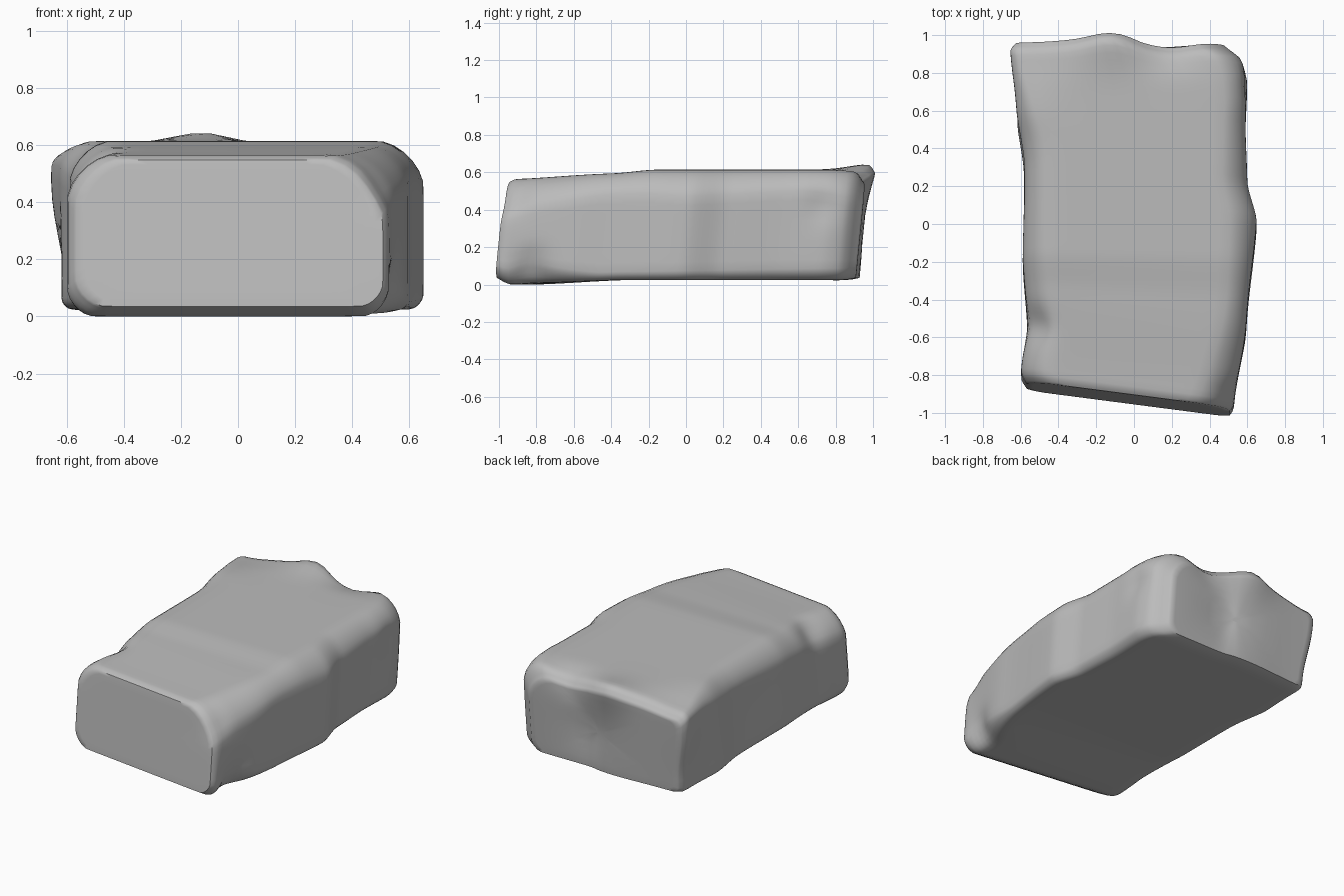
import bpy, bmesh, math
from mathutils import Vector

cube = bpy.data.objects.get("Cube")
if cube:
    bpy.data.objects.remove(cube, do_unlink=True)

stone = bpy.data.materials.new("stone_grey")
stone.use_nodes = True
GREY = (0.5, 0.5, 0.5, 1)
stone.diffuse_color = GREY
stone.node_tree.nodes["Principled BSDF"].inputs["Base Color"].default_value = GREY

# Outline along the length: (y, value) keys
LEFT = [(-.93, -.57), (-.88, -.6), (-.6, -.565), (-.2, -.59), (.3, -.59), (.6, -.625), (.89, -.655), (.93, -.63)]
RIGHT = [(-.93, .51), (-.89, .53), (-.5, .595), (0, .65), (.2, .6), (.5, .59), (.75, .6), (.84, .58), (.93, .48)]
BOTTOM = [(-.93, .04), (-.86, .005), (-.3, .03), (.87, .03), (.93, .04)]
TOP = [(-.93, .555), (-.9, .57), (-.4, .6), (-.2, .62), (.7, .62), (.88, .615), (.93, .57)]
# Corner sizes: right top, left top, left bottom, right bottom
CORNERS = [
    [(-.93, .19), (-.75, .15), (-.4, .11), (0, .14), (.6, .11), (.93, .15)],
    [(-.93, .14), (-.4, .13), (.4, .12), (.8, .05), (.93, .04)],
    [(-.93, .09), (-.6, .05), (.93, .03)],
    [(-.93, .07), (-.75, .1), (-.4, .04), (.93, .06)],
]
# Chips and bumps: centre, radius, push
DENTS = [
    ((.2, .93, .6), .17, (0, -.03, -.035)),
    ((-.13, .9, .62), .16, (0, .04, .04)),
    ((.58, .72, .43), .11, (-.025, 0, 0)),
    ((.52, -.74, .1), .11, (-.04, 0, .02)),
    ((-.55, -.62, .55), .13, (.03, 0, -.02)),
    ((.55, -.9, .48), .12, (-.02, .02, -.01)),
    ((.05, .95, .3), .2, (0, -.025, 0)),
    ((-.62, .2, .3), .3, (.02, 0, 0)),
]


def smooth(t):
    t = max(0, min(1, t))
    return t * t * (3 - 2 * t)


def sample(keys, y):
    for (a, va), (b, vb) in zip(keys, keys[1:]):
        if y <= b:
            t = max(0, (y - a) / (b - a))
            return va + (vb - va) * (t + smooth(t)) / 2
    return keys[-1][1]


def ring(y):
    """Rounded section whose four corners have their own size."""
    l, r, b, t = (sample(k, y) for k in (LEFT, RIGHT, BOTTOM, TOP))
    arcs = []
    for i, (cx, cz, sx, sz) in enumerate([(r, t, -1, -1), (l, t, 1, -1), (l, b, 1, 1), (r, b, -1, 1)]):
        c = sample(CORNERS[i], y)
        for k in range(6):
            a = math.radians(90 * (i + k / 5))
            # blend of a round and a straight chamfer
            s = k / 5 if i % 2 == 0 else 1 - k / 5
            ox = .6 * abs(math.cos(a)) + .4 * (1 - s)
            oz = .6 * abs(math.sin(a)) + .4 * s
            arcs.append(Vector((cx + sx * c * (1 - ox), y, cz + sz * c * (1 - oz))))
    pts = []
    for i, p in enumerate(arcs):
        pts.append(p)
        if i % 6 == 5:
            q = arcs[(i + 1) % len(arcs)]
            n = 16 if i in (5, 17) else 8
            pts += [p.lerp(q, k / n) for k in range(1, n)]
    return pts


def warp(p):
    """Skewed front, leaning ends, crest at the back and chips."""
    x, y, z = p
    front, back = smooth(-y / .9), smooth((y - .5) / .4)
    crest = smooth((x + .6) / .45) * (1 - smooth((x + .06) / .13))
    q = Vector((x, y, z))
    q.y += front * -.13 * (x + .04) + .1 * (z - .25) + back * .02 * crest
    if x < 0:
        q.x += back * .05 * smooth((.5 - z) / .4) * min(1, -x / .6)
    q.z -= back * .035 * smooth((-x - .3) / .3) * z / .6
    for c, radius, push in DENTS:
        d = (p - Vector(c)).length / radius
        q += Vector(push) * math.exp(-d * d * 1.6)
    return q


# Stone body: lofted sections with concentric end caps
steps = 56
ys = [-.93, -.92, -.905] + [-.89 + 1.78 * i / steps for i in range(steps + 1)] + [.905, .92, .93]
loops = [ring(y) for y in ys]


def cap(pts):
    mid = Vector((-.03, pts[0].y, .3))
    return [[mid.lerp(p, s) for p in pts] for s in (.94, .8, .6, .4, .2, .05)]


loops = cap(loops[0])[::-1] + loops + cap(loops[-1])

bm = bmesh.new()
rows = [[bm.verts.new(warp(p)) for p in pts] for pts in loops]
count = len(rows[0])
for a, b in zip(rows, rows[1:]):
    for i in range(count):
        j = (i + 1) % count
        bm.faces.new((a[i], a[j], b[j], b[i]))
bm.faces.new(rows[0])
bm.faces.new(rows[-1])
bmesh.ops.smooth_vert(bm, verts=bm.verts, factor=.4, use_axis_x=True, use_axis_y=True, use_axis_z=True)
bmesh.ops.recalc_face_normals(bm, faces=bm.faces)

# Rest on the floor
low = min(v.co.z for v in bm.verts)
bmesh.ops.translate(bm, verts=bm.verts, vec=(0, 0, -low))

mesh = bpy.data.meshes.new("stone_block")
bm.to_mesh(mesh)
bm.free()
mesh.materials.append(stone)
block = bpy.data.objects.new("stone_block", mesh)
bpy.context.collection.objects.link(block)
bpy.context.view_layer.objects.active = block
block.select_set(True)
bpy.ops.object.shade_smooth_by_angle(angle=math.radians(50))
